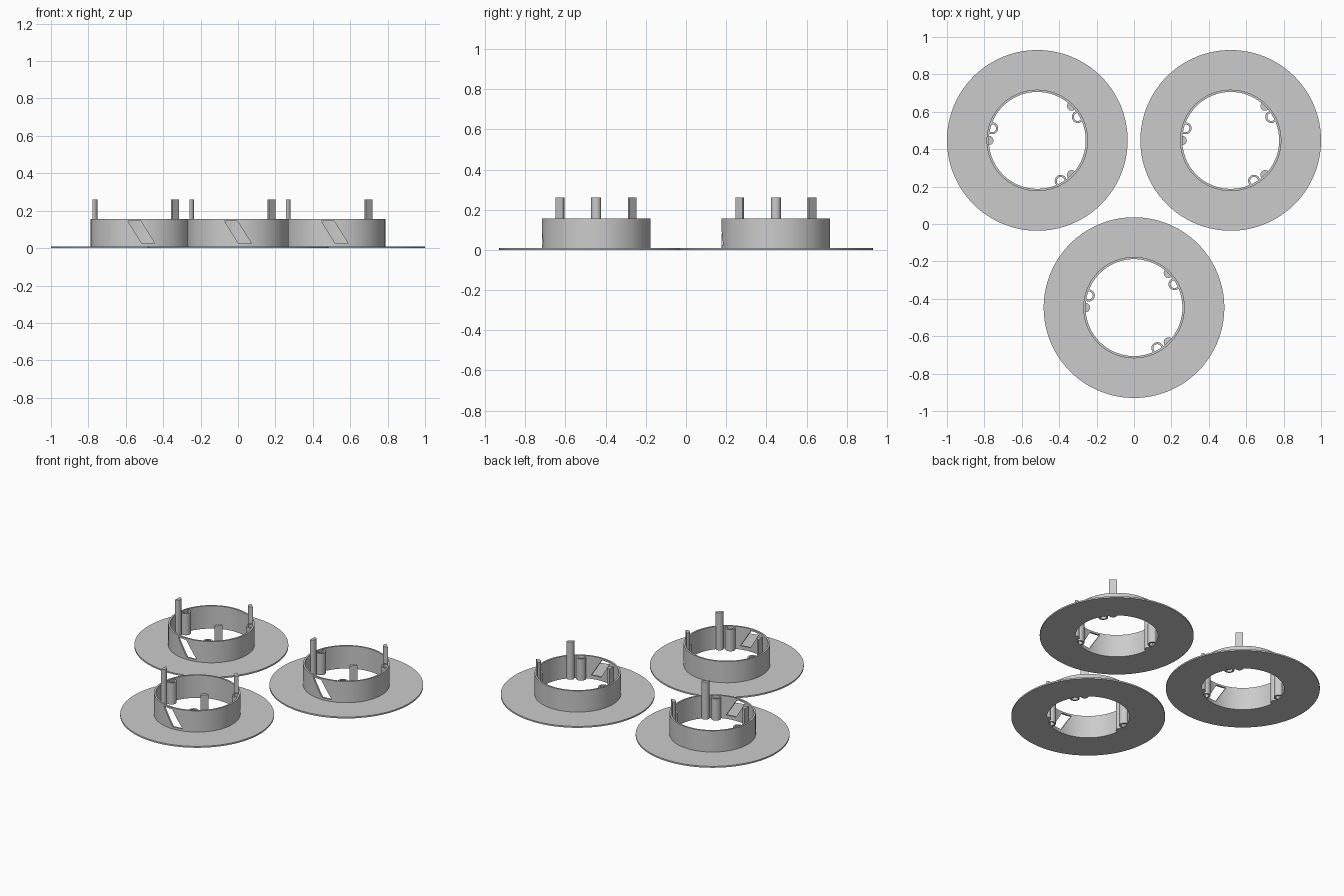
import bpy, bmesh, math
from mathutils import Vector

if "Cube" in bpy.data.objects:
    bpy.data.objects.remove(bpy.data.objects["Cube"])

R_FLANGE, R_OUT, R_IN = 0.483, 0.271, 0.259
T_FLANGE, H_WALL, H_PIN, H_TUBE = 0.01, 0.157, 0.26, 0.15
CENTRES = [(-0.517, 0.447), (0.517, 0.447), (0.0, -0.447)]

grey = bpy.data.materials.new("light_grey")
grey.diffuse_color = (0.6, 0.6, 0.6, 1)
grey.use_nodes = True
grey.node_tree.nodes["Principled BSDF"].inputs["Base Color"].default_value = grey.diffuse_color


def finish(bm, name, material=grey):
    bmesh.ops.recalc_face_normals(bm, faces=bm.faces)
    mesh = bpy.data.meshes.new(name)
    bm.to_mesh(mesh)
    bm.free()
    obj = bpy.data.objects.new(name, mesh)
    bpy.context.collection.objects.link(obj)
    mesh.materials.append(material)
    return obj


def smooth(obj):
    bpy.ops.object.select_all(action='DESELECT')
    obj.select_set(True)
    bpy.context.view_layer.objects.active = obj
    bpy.ops.object.shade_smooth_by_angle(angle=math.radians(30))


def lathe(name, profile, steps=128):
    bm = bmesh.new()
    rings = []
    for i in range(steps):
        a = math.tau * i / steps
        rings.append([bm.verts.new((r * math.cos(a), r * math.sin(a), z)) for r, z in profile])
    n = len(profile)
    for i in range(steps):
        p, q = rings[i], rings[(i + 1) % steps]
        for j in range(n):
            k = (j + 1) % n
            bm.faces.new((p[j], q[j], q[k], p[k]))
    return finish(bm, name)


def prism(name, points, direction):
    bm = bmesh.new()
    face = bm.faces.new([bm.verts.new(p) for p in points])
    new = bmesh.ops.extrude_face_region(bm, geom=[face])["geom"]
    bmesh.ops.translate(bm, vec=Vector(direction),
                        verts=[v for v in new if isinstance(v, bmesh.types.BMVert)])
    return finish(bm, name)


def arc(radius, half_angle, at, degrees, steps=20):
    """Arc bulging toward the ring centre, around a point on the wall."""
    a = math.radians(degrees)
    cx, cy = at * math.cos(a), at * math.sin(a)
    pts = []
    for i in range(steps + 1):
        t = a + math.pi + math.radians(half_angle) * (2 * i / steps - 1)
        pts.append((cx + radius * math.cos(t), cy + radius * math.sin(t), 0))
    return pts


for n, (x, y) in enumerate(CENTRES, 1):
    parts = []
    # Flange and upright wall, turned as one L-shaped section
    body = lathe(f"flanged_ring_{n}", [
        (R_IN, 0), (R_FLANGE, 0), (R_FLANGE, T_FLANGE),
        (R_OUT, T_FLANGE), (R_OUT, H_WALL), (R_IN, H_WALL)])
    parts.append(body)

    # Slanted slot through the front wall
    cutter = prism(f"slot_cutter_{n}", [
        (-0.072, -0.32, 0.145), (-0.003, -0.32, 0.145),
        (0.072, -0.32, 0.025), (0.003, -0.32, 0.025)], (0, 0.12, 0))
    cut = body.modifiers.new("slot", 'BOOLEAN')
    cut.operation, cut.solver, cut.object = 'DIFFERENCE', 'EXACT', cutter
    bpy.ops.object.select_all(action='DESELECT')
    bpy.context.view_layer.objects.active = body
    body.select_set(True)
    bpy.ops.object.modifier_apply(modifier="slot")
    bpy.data.objects.remove(cutter)

    # Half-round pins, each with an open tube next to it
    for k, (pin_deg, tube_deg) in enumerate([(180, 165), (45, 30), (-45, -60)], 1):
        parts.append(prism(f"pin_{n}_{k}", arc(0.025, 90, 0.26, pin_deg), (0, 0, H_PIN)))
        outline = arc(0.032, 115, 0.25, tube_deg) + arc(0.021, 115, 0.25, tube_deg)[::-1]
        parts.append(prism(f"tube_{n}_{k}", outline, (0, 0, H_TUBE)))

    for obj in parts:
        smooth(obj)
        obj.location = (x, y, 0)
